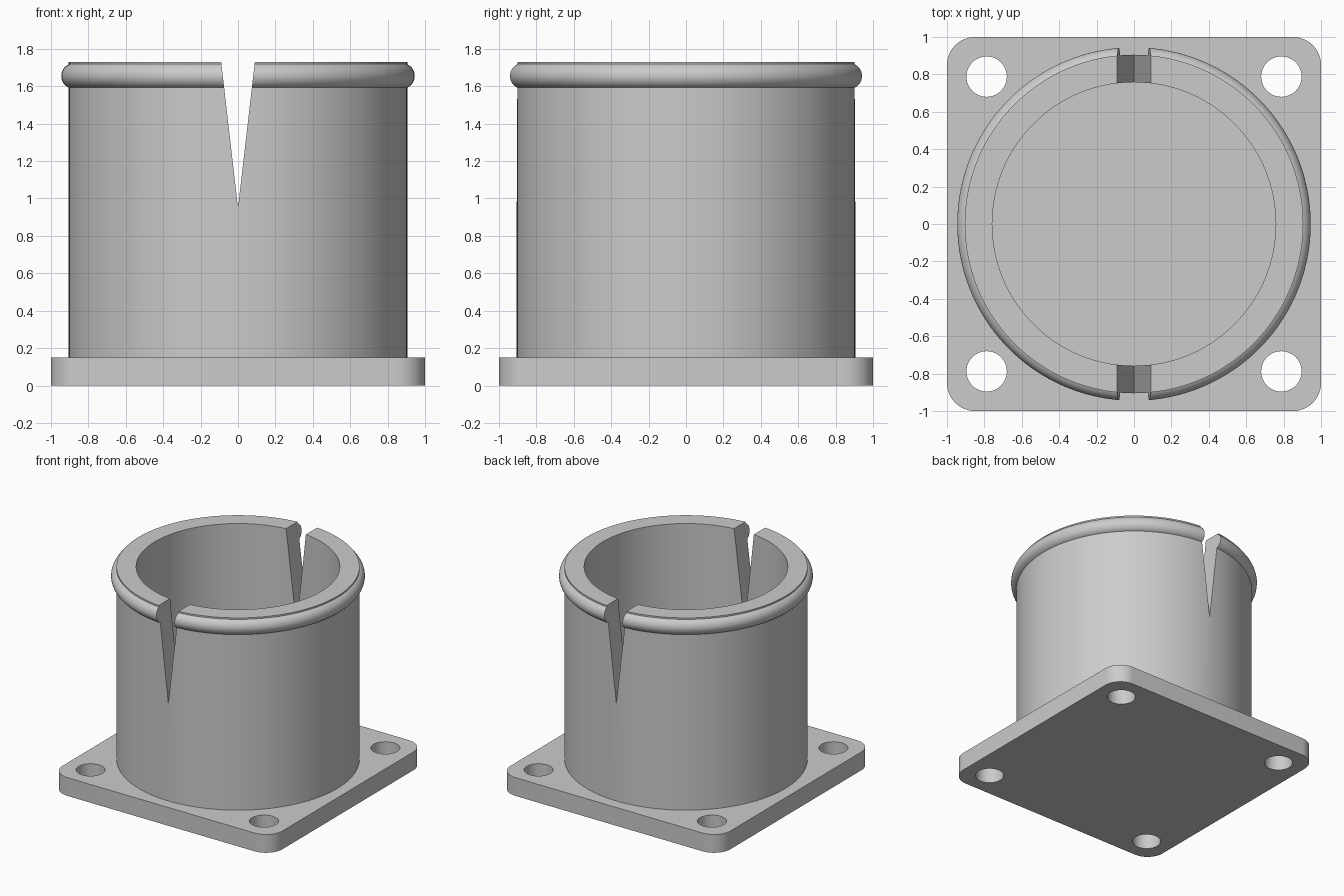
import bpy, bmesh, math
from mathutils import Matrix

if "Cube" in bpy.data.objects:
    bpy.data.objects.remove(bpy.data.objects["Cube"])

grey = bpy.data.materials.new("light grey")
grey.diffuse_color = (0.6, 0.6, 0.6, 1)
grey.use_nodes = True
grey.node_tree.nodes["Principled BSDF"].inputs["Base Color"].default_value = grey.diffuse_color


def make_object(name, bm):
    bmesh.ops.recalc_face_normals(bm, faces=bm.faces)
    mesh = bpy.data.meshes.new(name)
    bm.to_mesh(mesh)
    bm.free()
    mesh.materials.append(grey)
    obj = bpy.data.objects.new(name, mesh)
    bpy.context.collection.objects.link(obj)
    return obj


def extrude_profile(name, points, depth):
    """Solid prism from a closed outline of 3D points, extruded along a vector."""
    bm = bmesh.new()
    face = bm.faces.new([bm.verts.new(p) for p in points])
    ext = bmesh.ops.extrude_face_region(bm, geom=[face], use_keep_orig=True)
    verts = [g for g in ext["geom"] if isinstance(g, bmesh.types.BMVert)]
    bmesh.ops.translate(bm, verts=verts, vec=depth)
    return make_object(name, bm)


def lathe(name, profile, steps):
    """Revolve a closed (radius, z) outline around the z axis."""
    bm = bmesh.new()
    rings = []
    for i in range(steps):
        a = 2 * math.pi * i / steps
        rings.append([bm.verts.new((r * math.cos(a), r * math.sin(a), z)) for r, z in profile])
    n = len(profile)
    for i in range(steps):
        a, b = rings[i], rings[(i + 1) % steps]
        for j in range(n):
            k = (j + 1) % n
            bm.faces.new((a[j], b[j], b[k], a[k]))
    return make_object(name, bm)


def boolean(obj, tool, operation):
    mod = obj.modifiers.new(operation.lower(), 'BOOLEAN')
    mod.operation, mod.object, mod.solver = operation, tool, 'EXACT'
    bpy.context.view_layer.objects.active = obj
    bpy.ops.object.modifier_apply(modifier=mod.name)
    bpy.data.objects.remove(tool)


# Square base plate with rounded corners
PLATE, CORNER = 0.15, 0.15
outline = []
for q, (sx, sy) in enumerate([(1, 1), (-1, 1), (-1, -1), (1, -1)]):
    for i in range(13):
        a = math.pi / 2 * (q + i / 12)
        outline.append((sx * (1 - CORNER) + CORNER * math.cos(a),
                        sy * (1 - CORNER) + CORNER * math.sin(a), 0))
flange = extrude_profile("base_flange", outline, (0, 0, PLATE))

# Four bolt holes
bm = bmesh.new()
for sx in (-1, 1):
    for sy in (-1, 1):
        bmesh.ops.create_cone(bm, cap_ends=True, segments=48, radius1=0.108, radius2=0.108,
                              depth=0.6, matrix=Matrix.Translation((sx * 0.788, sy * 0.788, 0.1)))
boolean(flange, make_object("bolt_holes", bm), 'DIFFERENCE')

# Thick tube with a rounded bead around the rim
INNER, OUTER, TOP = 0.758, 0.905, 1.73
BEAD_R, BEAD_Z, BEAD = 0.876, 1.655, 0.069
limit = math.acos((OUTER - BEAD_R) / BEAD)
profile = [(INNER, 0.08), (OUTER, 0.08)]
for i in range(17):
    a = limit * (i / 8 - 1)
    profile.append((BEAD_R + BEAD * math.cos(a), BEAD_Z + BEAD * math.sin(a)))
profile += [(OUTER, TOP), (INNER, TOP)]
tube = lathe("socket_tube", profile, 128)

# V-shaped slots through front and back walls
APEX, HALF = 0.95, 0.09
over = HALF * (1.9 - APEX) / (TOP - APEX)
wedge = extrude_profile("slot_cutter",
                        [(0, -1.2, APEX), (over, -1.2, 1.9), (-over, -1.2, 1.9)], (0, 2.4, 0))
boolean(tube, wedge, 'DIFFERENCE')

# Join tube and plate into one solid body
boolean(flange, tube, 'UNION')
flange.name = "flanged_socket"
flange.select_set(True)
bpy.context.view_layer.objects.active = flange
bpy.ops.object.shade_smooth_by_angle(angle=math.radians(30))
